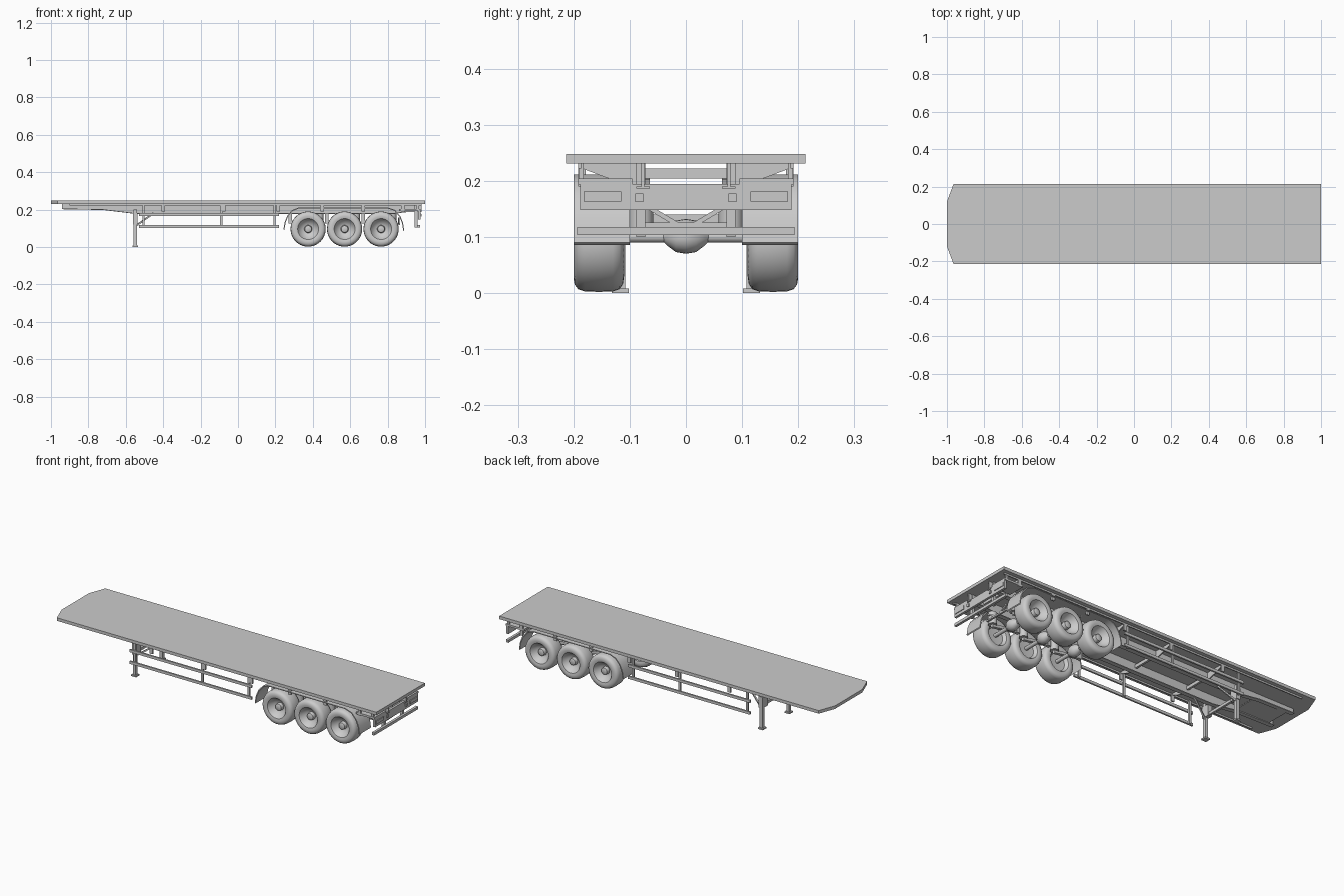
import bpy, bmesh, math
from mathutils import Vector

cube = bpy.data.objects.get("Cube")
if cube:
    bpy.data.objects.remove(cube, do_unlink=True)

grey = bpy.data.materials.new("light_grey")
grey.use_nodes = True
grey.diffuse_color = (0.6, 0.6, 0.6, 1)
grey.node_tree.nodes["Principled BSDF"].inputs["Base Color"].default_value = (0.6, 0.6, 0.6, 1)


def finish(name, bm, smooth=False):
    bmesh.ops.recalc_face_normals(bm, faces=bm.faces)
    me = bpy.data.meshes.new(name)
    bm.to_mesh(me)
    bm.free()
    me.materials.append(grey)
    ob = bpy.data.objects.new(name, me)
    bpy.context.collection.objects.link(ob)
    if smooth:
        bpy.ops.object.select_all(action="DESELECT")
        ob.select_set(True)
        bpy.context.view_layer.objects.active = ob
        bpy.ops.object.shade_smooth_by_angle(angle=math.radians(40))
    return ob


def prism(name, pts, axis, a, b, smooth=False):
    """Extrude a 2D outline from a to b along an axis (the other two axes in order)."""
    bm = bmesh.new()
    def place(p, t):
        c = list(p)
        c.insert("xyz".index(axis), t)
        return bm.verts.new(c)
    low = [place(p, a) for p in pts]
    high = [place(p, b) for p in pts]
    bm.faces.new(low)
    bm.faces.new(high)
    for i in range(len(pts)):
        j = (i + 1) % len(pts)
        bm.faces.new((low[i], low[j], high[j], high[i]))
    return finish(name, bm, smooth)


def box(name, x, y, z):
    return prism(name, [(x[0], y[0]), (x[1], y[0]), (x[1], y[1]), (x[0], y[1])], "z", *z)


def side_box(name, s, x, y, z):
    return box(name, x, sorted((s * y[0], s * y[1])), z)


def lathe(name, profile, centre, s=1, steps=40):
    """Spin (y, radius) points about the y axis."""
    bm = bmesh.new()
    rings = []
    for y, r in profile:
        ring = []
        for k in range(steps):
            t = 2 * math.pi * k / steps
            ring.append(bm.verts.new((centre[0] + r * math.cos(t), s * y, centre[1] + r * math.sin(t))))
        rings.append(ring)
    for p, q in zip(rings, rings[1:]):
        for k in range(steps):
            n = (k + 1) % steps
            bm.faces.new((p[k], p[n], q[n], q[k]))
    bm.faces.new(rings[0])
    bm.faces.new(rings[-1])
    return finish(name, bm, True)


def rod(name, p, q, width):
    """Square bar between two points."""
    p, q = Vector(p), Vector(q)
    bm = bmesh.new()
    bmesh.ops.create_cube(bm, size=1)
    d = q - p
    bmesh.ops.scale(bm, vec=(width, width, d.length), verts=bm.verts)
    bmesh.ops.rotate(bm, matrix=d.to_track_quat("Z", "Y").to_matrix(), verts=bm.verts)
    bmesh.ops.translate(bm, vec=(p + q) / 2, verts=bm.verts)
    return finish(name, bm)


# Deck with clipped front corners
W = 0.213
prism("deck", [(-1, -0.12), (-0.965, -W), (1, -W), (1, W), (-0.965, W), (-1, 0.12)], "z", 0.231, 0.248)

wheel_x = (0.375, 0.57, 0.765)
outrigger_x = (-0.4, -0.075, 0.215, 0.45, 0.67, 0.88)

for s, side in ((1, "left"), (-1, "right")):
    # Main I-beam: stepped web with lower flange
    y = sorted((s * 0.074, s * 0.079))
    prism("beam_web_" + side, [(-0.94, 0.232), (-0.94, 0.206), (-0.72, 0.202), (-0.55, 0.181),
          (0.82, 0.181), (0.9, 0.19), (0.98, 0.19), (0.98, 0.232)], "y", *y)
    y = sorted((s * 0.064, s * 0.088))
    prism("beam_flange_" + side, [(-0.94, 0.206), (-0.72, 0.202), (-0.55, 0.181), (0.82, 0.181), (0.9, 0.19),
          (0.98, 0.19), (0.98, 0.186), (0.9, 0.186), (0.82, 0.177), (-0.55, 0.177),
          (-0.72, 0.198), (-0.94, 0.202)], "y", *y)
    # Deck edge runner
    side_box("edge_runner_" + side, s, (-0.9, 0.98), (0.186, 0.192), (0.222, 0.232))
    # Tapered outriggers with end posts
    for x in outrigger_x:
        prism("outrigger_" + side, [(s * 0.078, 0.232), (s * 0.19, 0.232), (s * 0.19, 0.224),
              (s * 0.14, 0.205), (s * 0.078, 0.19)], "x", x - 0.003, x + 0.003)
        side_box("outrigger_post_" + side, s, (x - 0.009, x + 0.009), (0.183, 0.192), (0.19, 0.232))

    # Side guard
    for z in (0.102, 0.167):
        side_box("side_guard_rail_" + side, s, (-0.53, 0.22), (0.187, 0.196), (z, z + 0.015))
    for x in (-0.505, -0.09, 0.195):
        side_box("side_guard_post_" + side, s, (x - 0.006, x + 0.006), (0.178, 0.187), (0.102, 0.232))

    # Landing leg and foot
    side_box("landing_leg_" + side, s, (-0.559, -0.541), (0.108, 0.126), (0.008, 0.2))
    side_box("landing_leg_top_" + side, s, (-0.562, -0.538), (0.084, 0.13), (0.12, 0.182))
    side_box("landing_foot_" + side, s, (-0.565, -0.535), (0.102, 0.132), (0, 0.008))
    rod("leg_brace_" + side, (-0.55, s * 0.117, 0.11), (-0.45, s * 0.08, 0.182), 0.008)

    # Wheels: tyre, dished rim on both sides, hub cap
    for x in wheel_x:
        lathe("wheel_" + side, [(0.132, 0.02), (0.13, 0.045), (0.113, 0.056), (0.11, 0.066), (0.112, 0.08),
              (0.118, 0.089), (0.13, 0.093), (0.155, 0.094), (0.18, 0.093), (0.192, 0.089), (0.198, 0.081),
              (0.2, 0.068), (0.197, 0.056), (0.188, 0.05), (0.168, 0.035), (0.164, 0.021),
              (0.182, 0.018), (0.185, 0.012)], (x, 0.096), s)
        # Suspension hanger, trailing arm and air spring
        side_box("hanger_" + side, s, (x - 0.105, x - 0.085), (0.07, 0.09), (0.125, 0.182))
        rod("trailing_arm_" + side, (x - 0.095, s * 0.08, 0.135), (x + 0.065, s * 0.08, 0.108), 0.016)
        prism("air_spring_" + side, [(x + 0.06 + 0.022 * math.cos(k * math.pi / 8),
              s * 0.08 + 0.022 * math.sin(k * math.pi / 8)) for k in range(16)], "z", 0.115, 0.18, True)

    # Mudguard over the wheel group
    outer = [(0.243, 0.095), (0.25, 0.135), (0.265, 0.17), (0.29, 0.198), (0.325, 0.211),
             (0.8, 0.211), (0.84, 0.198), (0.868, 0.165), (0.882, 0.13), (0.888, 0.09)]
    inner = [(0.565 + (x - 0.565) * 0.985, z - 0.004) for x, z in outer]
    prism("mudguard_" + side, outer + inner[::-1], "y", *sorted((s * 0.1, s * 0.2)), True)

    # Rear end brackets, lamps and bumper stays
    side_box("rear_bracket_" + side, s, (0.86, 0.975), (0.095, 0.192), (0.193, 0.204))
    side_box("rear_upright_" + side, s, (0.955, 0.967), (0.182, 0.19), (0.2, 0.232))
    side_box("bumper_stay_" + side, s, (0.945, 0.96), (0.072, 0.088), (0.105, 0.232))
    side_box("tail_lamp_" + side, s, (0.974, 0.979), (0.115, 0.182), (0.163, 0.181))
    side_box("marker_lamp_" + side, s, (0.974, 0.98), (0.076, 0.09), (0.162, 0.177))
    rod("chassis_brace_" + side, (0.86, s * 0.07, 0.155), (0.86, s * 0.015, 0.122), 0.008)

# Cross members between the main beams
for x in (-0.9, -0.72) + outrigger_x:
    box("cross_member", (x - 0.006, x + 0.006), (-0.076, 0.076), (0.204, 0.222))
box("landing_leg_cross_bar", (-0.556, -0.544), (-0.117, 0.117), (0.125, 0.14))
box("coupling_plate", (-0.9, -0.7), (-0.074, 0.074), (0.204, 0.209))

# Axles with a rounded centre housing
for x in wheel_x:
    lathe("axle", [(-0.165, 0.01), (0.165, 0.01)], (x, 0.1), 1, 16)
    lathe("axle_housing", [(-0.04, 0.01), (-0.034, 0.016), (-0.018, 0.028), (0, 0.031),
          (0.018, 0.028), (0.034, 0.016), (0.04, 0.01)], (x, 0.101), 1, 24)
box("chassis_tie", (0.855, 0.865), (-0.08, 0.08), (0.118, 0.126))

# Rear lamp board and underrun bumper
box("lamp_board", (0.962, 0.975), (-0.188, 0.188), (0.148, 0.194))
box("underrun_bumper", (0.958, 0.972), (-0.193, 0.193), (0.103, 0.118))
